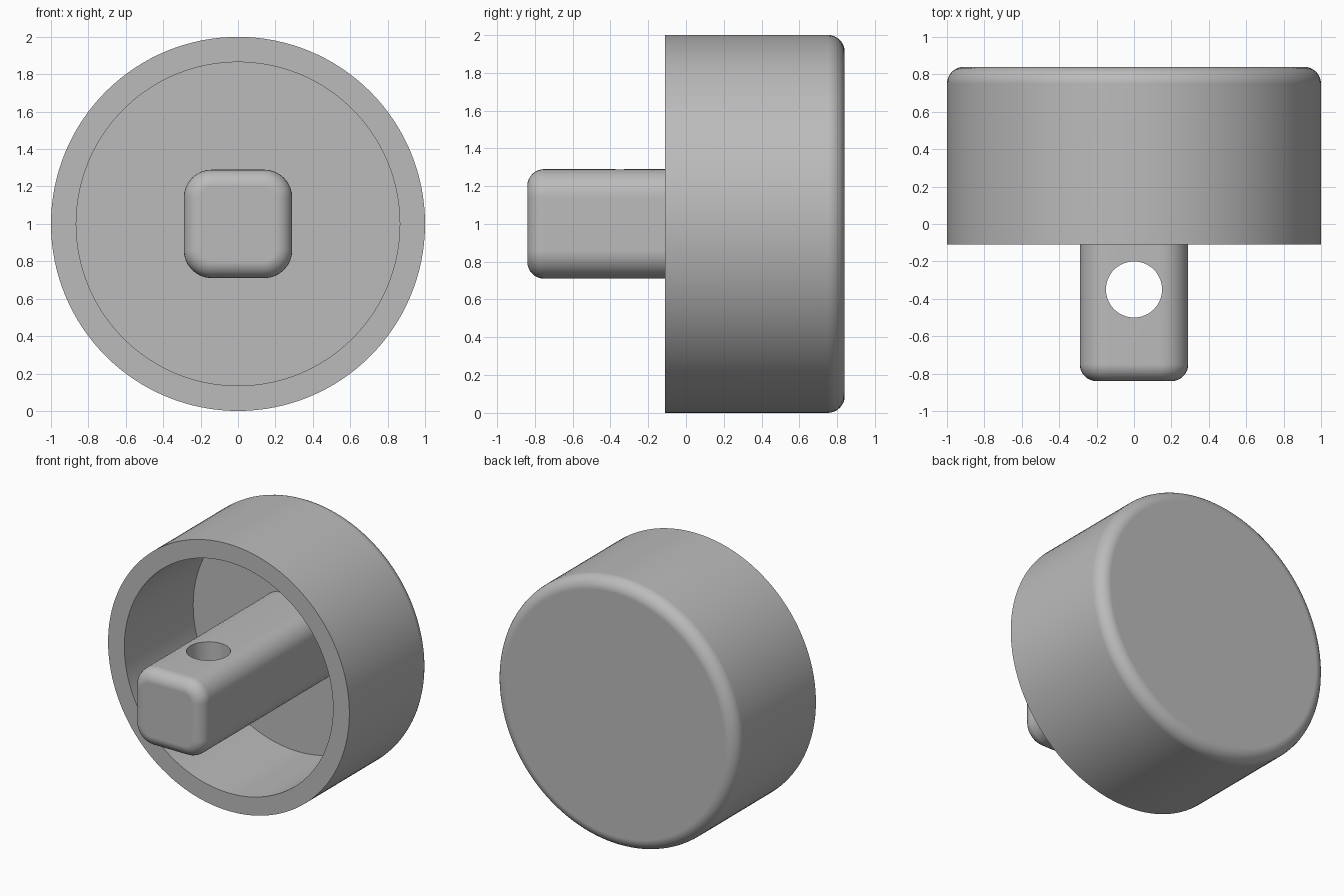
import bpy, bmesh
from math import sin, cos, pi
from mathutils import Vector

cube = bpy.data.objects.get("Cube")
if cube:
    bpy.data.objects.remove(cube, do_unlink=True)

grey = bpy.data.materials.new("plain_grey")
grey.use_nodes = True
COLOUR = (0.5, 0.5, 0.5, 1)
grey.diffuse_color = COLOUR
grey.node_tree.nodes["Principled BSDF"].inputs["Base Color"].default_value = COLOUR

CENTRE_Z = 1.0
FRONT, RIM, FLOOR, BACK = -0.84, -0.11, 0.705, 0.84
FILLET = 0.09
STEPS = 8


def loft(name, rings, caps=True):
    """Skin a list of equal-length rings and close both ends."""
    bm = bmesh.new()
    loops = [[bm.verts.new(p) for p in ring] for ring in rings]
    n = len(loops[0])
    for a, b in zip(loops, loops[1:]):
        for i in range(n):
            j = (i + 1) % n
            bm.faces.new((a[i], a[j], b[j], b[i]))
    bm.faces.new(loops[0])
    bm.faces.new(loops[-1])
    bmesh.ops.recalc_face_normals(bm, faces=bm.faces)
    mesh = bpy.data.meshes.new(name)
    bm.to_mesh(mesh)
    bm.free()
    obj = bpy.data.objects.new(name, mesh)
    bpy.context.collection.objects.link(obj)
    mesh.materials.append(grey)
    return obj


def circle(radius, y, n=128):
    return [Vector((radius * cos(2 * pi * i / n), y, CENTRE_Z + radius * sin(2 * pi * i / n)))
            for i in range(n)]


def rounded_square(half, corner, y):
    ring = []
    for q, (sx, sz) in enumerate([(1, 1), (-1, 1), (-1, -1), (1, -1)]):
        for k in range(STEPS + 1):
            a = (q + k / STEPS) * pi / 2
            ring.append(Vector((sx * (half - corner) + corner * cos(a), y,
                                CENTRE_Z + sz * (half - corner) + corner * sin(a))))
    return ring


def smooth(obj):
    bpy.ops.object.select_all(action='DESELECT')
    obj.select_set(True)
    bpy.context.view_layer.objects.active = obj
    bpy.ops.object.shade_smooth_by_angle(angle=pi / 6)
    normals = obj.modifiers.new("even_normals", 'WEIGHTED_NORMAL')
    normals.keep_sharp = True


arc = [k / STEPS * pi / 2 for k in range(STEPS + 1)]

# Hollow cap: inner floor, inner wall, flat rim, outer wall, rounded back edge
profile = [(0.865, FLOOR), (0.865, RIM), (1.0, RIM)]
profile += [(1 - FILLET + FILLET * cos(a), BACK - FILLET + FILLET * sin(a)) for a in arc]
cap = loft("cap", [circle(r, y) for r, y in profile])
smooth(cap)

# Square peg with rounded sides and a rounded front end
rings = []
for a in arc:
    inset = FILLET * (1 - sin(a))
    rings.append(rounded_square(0.29 - inset, 0.15 - inset, FRONT + FILLET * (1 - cos(a))))
rings.append(rounded_square(0.29, 0.15, FLOOR + 0.02))
peg = loft("peg", rings)

# Pin hole through the peg
bpy.ops.mesh.primitive_cylinder_add(vertices=64, radius=0.15, depth=1, location=(0, -0.35, CENTRE_Z))
cutter = bpy.context.object
cutter.name = "pin_hole_cutter"
cutter.data.materials.append(grey)
hole = peg.modifiers.new("pin_hole", 'BOOLEAN')
hole.operation = 'DIFFERENCE'
hole.solver = 'EXACT'
hole.object = cutter
bpy.context.view_layer.update()
cut_mesh = bpy.data.meshes.new_from_object(peg.evaluated_get(bpy.context.evaluated_depsgraph_get()))
peg.modifiers.clear()
peg.data = cut_mesh
bpy.data.objects.remove(cutter, do_unlink=True)
smooth(peg)
